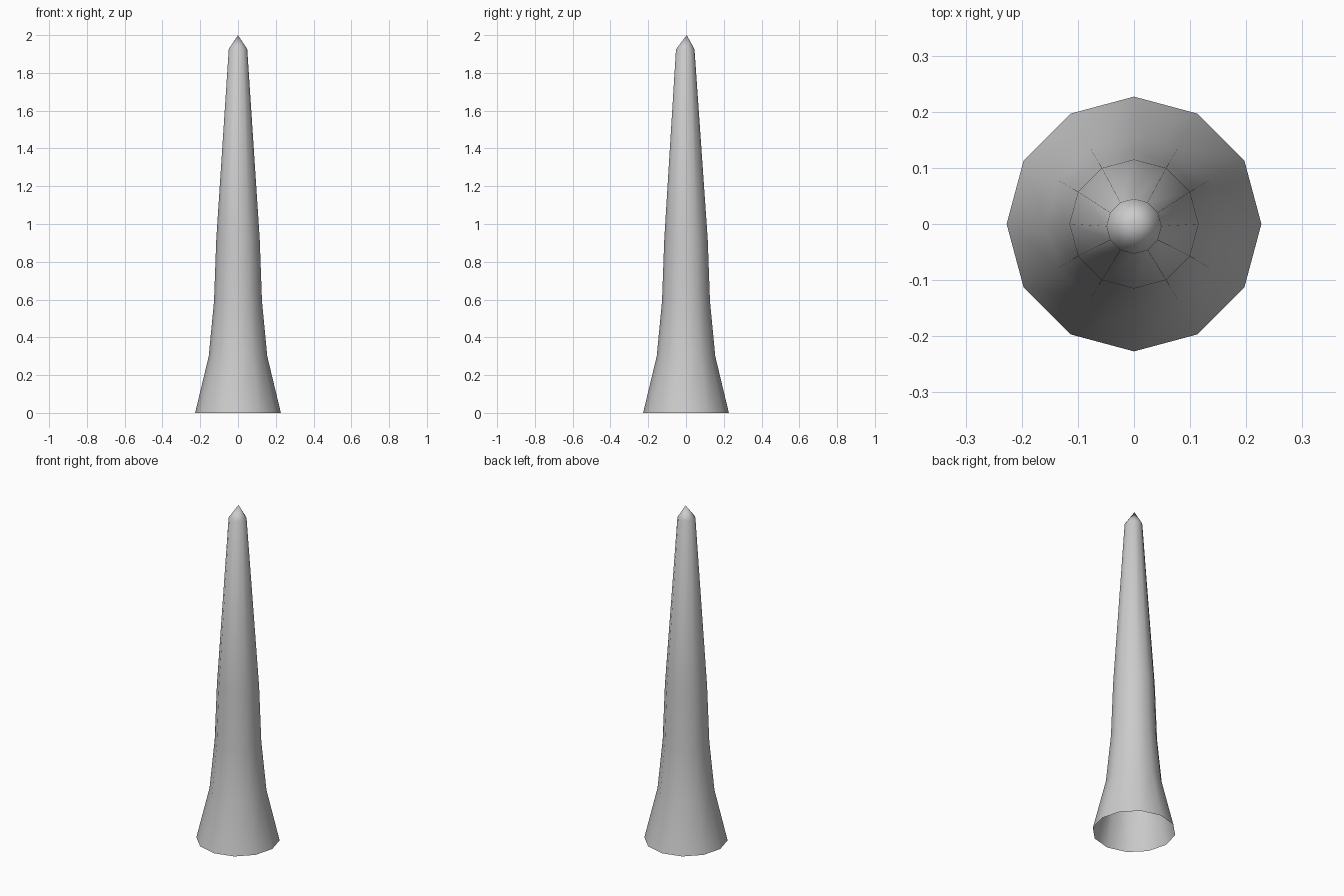
import bpy, bmesh
from math import cos, sin, pi

if "Cube" in bpy.data.objects:
    bpy.data.objects.remove(bpy.data.objects["Cube"])

SIDES = 12
# rings: radius, height, y offset of the centre
PROFILE = [(0.227, 0.0, 0.0), (0.155, 0.30, 0.0), (0.127, 0.59, 0.0),
           (0.115, 0.92, 0.0), (0.049, 1.925, -0.004)]

bm = bmesh.new()

# flared tapering shaft, open at the base
rings = [[bm.verts.new((r * cos(2 * pi * i / SIDES), y + r * sin(2 * pi * i / SIDES), z))
          for i in range(SIDES)] for r, z, y in PROFILE]
for low, high in zip(rings, rings[1:]):
    for i in range(SIDES):
        j = (i + 1) % SIDES
        bm.faces.new((low[i], low[j], high[j], high[i]))

# pointed tip
apex = bm.verts.new((0, 0.004, 2.0))
for i in range(SIDES):
    bm.faces.new((rings[-1][i], rings[-1][(i + 1) % SIDES], apex))

for f in bm.faces:
    f.smooth = True
mesh = bpy.data.meshes.new("spike")
bm.to_mesh(mesh)
bm.free()
bpy.context.collection.objects.link(bpy.data.objects.new("spike", mesh))
